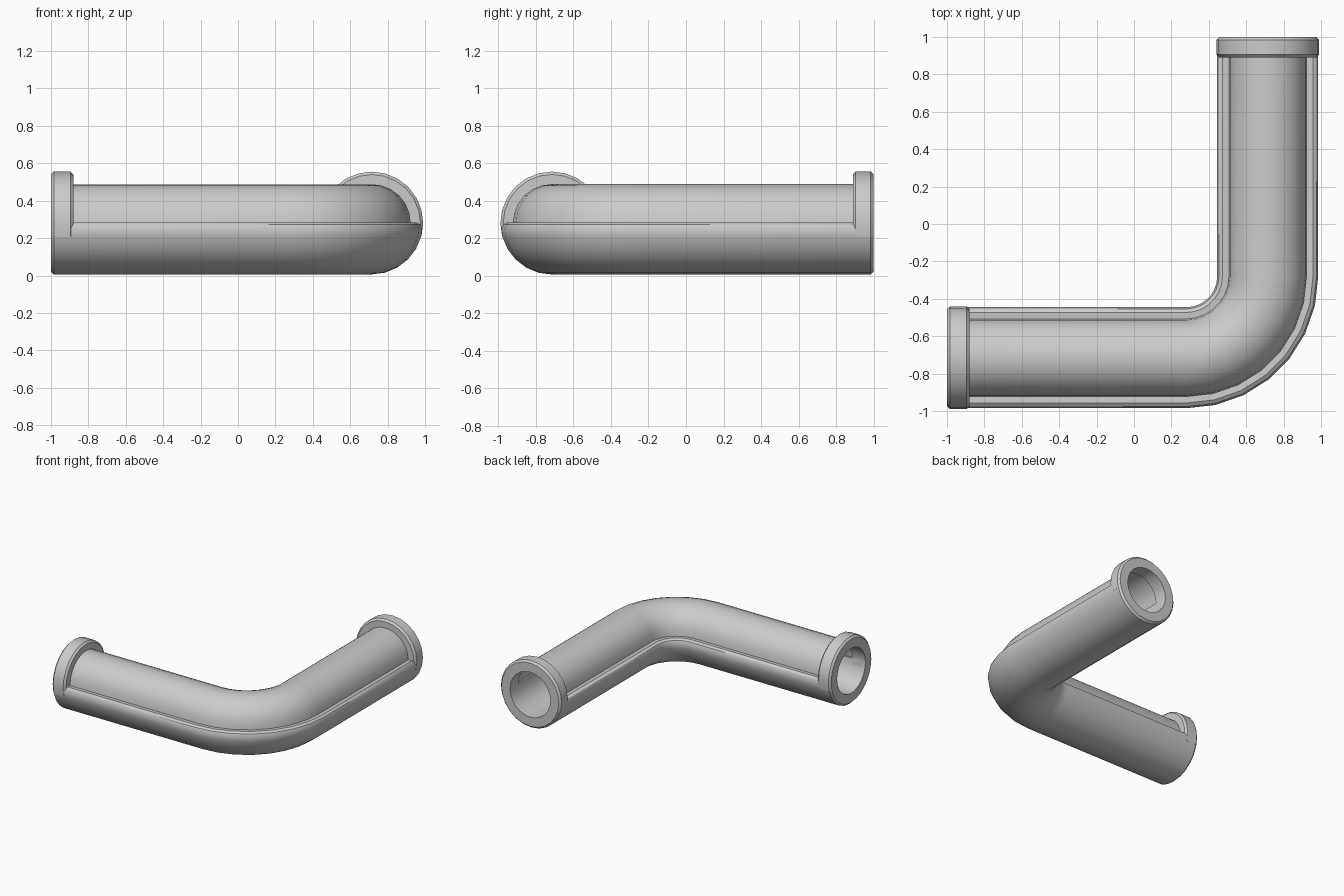
import bpy
import bmesh
from math import sin, cos, pi, radians

if "Cube" in bpy.data.objects:
    bpy.data.objects.remove(bpy.data.objects["Cube"], do_unlink=True)

AXIS = 0.715        # distance of both pipe runs from the middle
CENTRE_Z = 0.28     # height of the pipe axis
BEND = 0.28         # where the straight runs meet the elbow
OUTER, BORE = 0.275, 0.184
EDGE = 0.015        # softened edge size

grey = bpy.data.materials.new("light_grey")
grey.use_nodes = True
colour = (0.6, 0.6, 0.6, 1)
grey.diffuse_color = colour
grey.node_tree.nodes["Principled BSDF"].inputs["Base Color"].default_value = colour


def run_x(x):
    """Station on the left-right run: position and sideways direction."""
    return (x, -AXIS, 0, -1)


def run_y(y):
    return (AXIS, y, 1, 0)


def elbow(steps=7):
    radius = AXIS - BEND
    for i in range(steps + 1):
        a = -pi / 2 + i / steps * pi / 2
        yield (BEND + radius * cos(a), -BEND + radius * sin(a), cos(a), sin(a))


def arc(radius, start, end, step=15):
    count = round(abs(end - start) / step)
    angles = [radians(start + (end - start) * i / count) for i in range(count + 1)]
    return [(radius * cos(a), radius * sin(a)) for a in angles]


def sweep(name, stations):
    """Skin closed cross-sections placed along a path, capped at both ends."""
    bm = bmesh.new()
    rings = []
    for (x, y, nx, ny), section in stations:
        rings.append([bm.verts.new((x + u * nx, y + u * ny, CENTRE_Z + v))
                      for u, v in section])
    for a, b in zip(rings, rings[1:]):
        for i in range(len(a)):
            j = (i + 1) % len(a)
            bm.faces.new((a[i], a[j], b[j], b[i]))
    bm.faces.new(rings[0])
    bm.faces.new(rings[-1])
    bmesh.ops.recalc_face_normals(bm, faces=bm.faces)
    mesh = bpy.data.meshes.new(name)
    bm.to_mesh(mesh)
    bm.free()
    mesh.materials.append(grey)
    obj = bpy.data.objects.new(name, mesh)
    bpy.context.collection.objects.link(obj)
    bpy.ops.object.select_all(action='DESELECT')
    obj.select_set(True)
    bpy.context.view_layer.objects.active = obj
    bpy.ops.object.shade_smooth_by_angle(angle=radians(35))


# Lower trough: thick half pipe with a rounded flat rim
def trough_section(inset=0):
    r = OUTER - 0.001 - inset
    rim = [(r - 0.004, -0.03), (r - 0.013, -0.008), (r - 0.032, 0.004)]
    return (arc(r, 195, 345) + rim + arc(BORE, 0, -180)
            + [(-u, v) for u, v in reversed(rim)])


full, small = trough_section(), trough_section(EDGE)
sweep("lower_trough",
      [(run_x(-1), small), (run_x(-1 + EDGE), full)]
      + [(s, full) for s in elbow()]
      + [(run_y(1 - EDGE), full), (run_y(1), small)])

# Upper cover: thin narrower half pipe resting on the rim
cover = arc(0.208, 0, 180) + arc(0.197, 180, 0)
sweep("upper_cover",
      [(s, cover) for s in [run_x(-0.93), *elbow(), run_y(0.93)]])


# End collars: raised upper arcs that blend into the trough
def collar_section(inset=0):
    return arc(OUTER - inset, -15, 195) + arc(BORE, 195, -15)


full, small = collar_section(), collar_section(EDGE)
for name, run, end, width in (("left_right_run_collar", run_x, -1, 0.12),
                              ("front_back_run_collar", run_y, 1, -0.11)):
    soft = EDGE if width > 0 else -EDGE
    sweep(name, [(run(end), small), (run(end + soft), full),
                 (run(end + width - soft), full), (run(end + width), small)])
